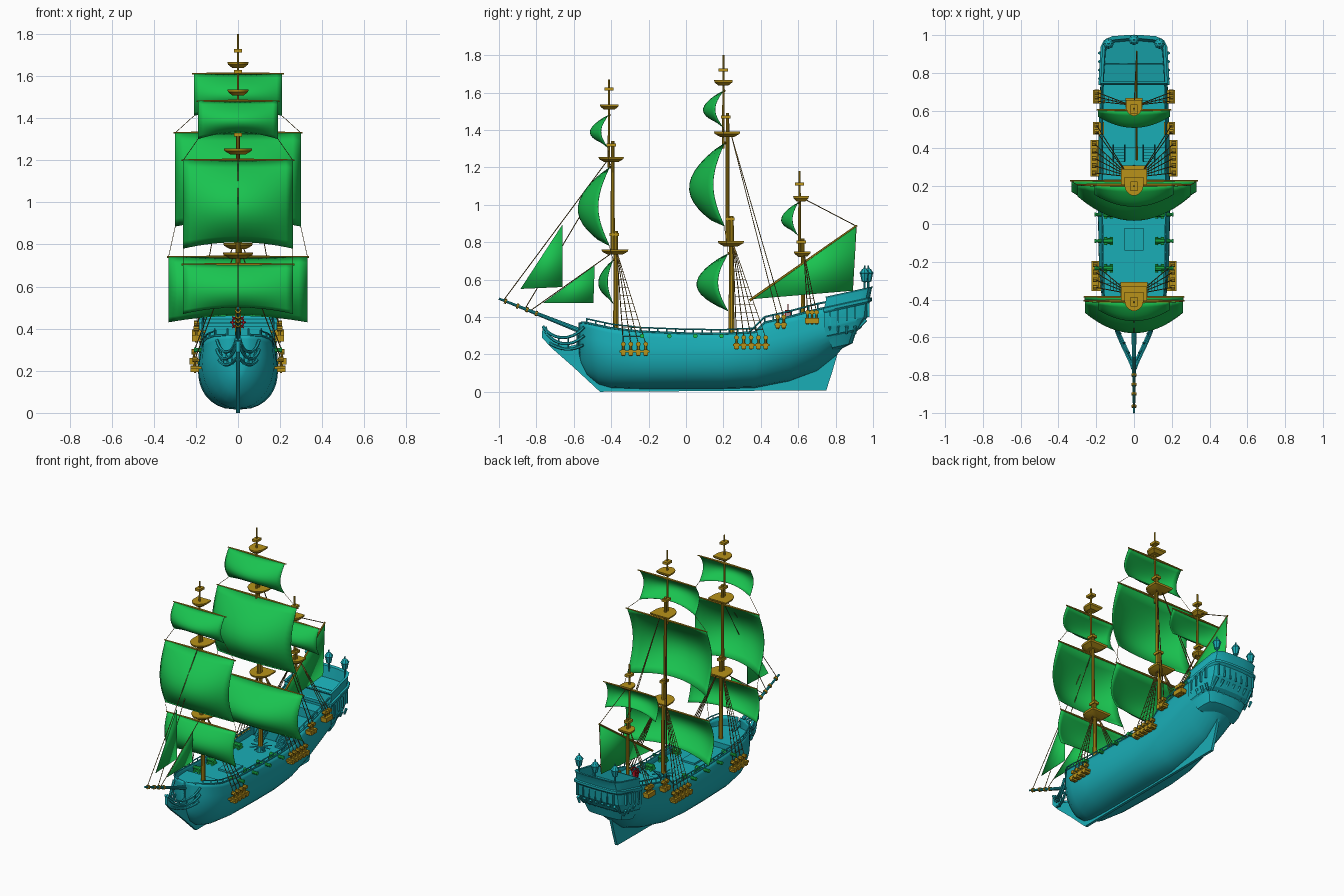
import bpy, bmesh, math
from mathutils import Vector, Matrix
from mathutils.geometry import interpolate_bezier

if "Cube" in bpy.data.objects:
    bpy.data.objects.remove(bpy.data.objects["Cube"])

def material(name, c):
    m = bpy.data.materials.new(name)
    m.diffuse_color = (*c, 1)
    m.use_nodes = True
    m.node_tree.nodes["Principled BSDF"].inputs["Base Color"].default_value = m.diffuse_color
    return m
TEAL = material("teal", (.01, .42, .47))
GREEN = material("green", (.01, .55, .08))
GOLD = material("gold", (.48, .29, .01))
ROPE = material("rope", (.2, .12, .02))
RED = material("red", (.6, .01, .02))

def finish(bm, name, mat, angle=35, thick=0):
    bmesh.ops.recalc_face_normals(bm, faces=bm.faces)
    me = bpy.data.meshes.new(name)
    bm.to_mesh(me)
    bm.free()
    me.materials.append(mat)
    ob = bpy.data.objects.new(name, me)
    bpy.context.collection.objects.link(ob)
    if thick:
        s = ob.modifiers.new("thickness", 'SOLIDIFY')
        s.thickness = thick
    bpy.ops.object.select_all(action='DESELECT')
    ob.select_set(True)
    bpy.context.view_layer.objects.active = ob
    bpy.ops.object.shade_smooth_by_angle(angle=math.radians(angle))
    return ob

def rod(bm, p, q, r1, r2=None, n=8):
    p, q = Vector(p), Vector(q)
    d = q - p
    m = Matrix.Translation((p + q) / 2) @ d.to_track_quat('Z', 'Y').to_matrix().to_4x4()
    bmesh.ops.create_cone(bm, cap_ends=True, segments=n, radius1=r1,
                          radius2=r1 if r2 is None else r2, depth=d.length, matrix=m)

def path(bm, pts, r, n=6):
    for a, b in zip(pts, pts[1:]):
        rod(bm, a, b, r, n=n)

def box(bm, c, s):
    bmesh.ops.create_cube(bm, size=1, matrix=Matrix.Translation(c) @ Matrix.Diagonal((*s, 1)))

def loft(bm, rings, closed=False, caps=False):
    vs = [[bm.verts.new(p) for p in r] for r in rings]
    n = len(vs[0])
    for a, b in zip(vs, vs[1:]):
        for i in range(n if closed else n - 1):
            j = (i + 1) % n
            bm.faces.new((a[i], a[j], b[j], b[i]))
    if caps:
        bm.faces.new(vs[0])
        bm.faces.new(vs[-1])
    return vs

# hull stations: y, half width, bottom z, widest z, fullness, top z, tumblehome
ST = [(-.575, .008, .20, .30, 1.5, .37, 1), (-.56, .06, .15, .29, 1.6, .37, 1),
      (-.53, .11, .09, .27, 1.7, .368, 1), (-.47, .15, .04, .25, 1.8, .355, .97),
      (-.4, .17, .02, .23, 2, .34, .95), (-.25, .185, .015, .21, 2.2, .322, .92),
      (0, .19, .015, .21, 2.3, .312, .9), (.2, .19, .015, .21, 2.3, .31, .9),
      (.37, .19, .02, .23, 2.1, .318, .9), (.42, .19, .03, .24, 2, .37, .9),
      (.55, .186, .055, .27, 1.8, .40, .92), (.7, .18, .11, .31, 1.6, .44, .94),
      (.8, .175, .19, .33, 1.6, .46, .95), (.85, .17, .25, .35, 1.9, .475, .95)]

def station(y):
    for a, b in zip(ST, ST[1:]):
        if y <= b[0]:
            t = max(0, (y - a[0]) / (b[0] - a[0]))
            return [u + (v - u) * t for u, v in zip(a, b)]
    return list(ST[-1])

def hull_x(y, z):
    _, w, zb, zm, p, zt, top = station(y)
    if z <= zm:
        u = max(0, (z - zb) / (zm - zb))
        return w * (1 - (1 - u) ** p) ** (1 / p)
    return w * (1 - (1 - top) * min(1, (z - zm) / (zt - zm)) ** 1.5)

bm = bmesh.new()
rings = []
for s in ST:
    zs = [s[2] + (s[3] - s[2]) * (i / 8) ** 1.6 for i in range(9)]
    zs += [s[3] + (s[5] - s[3]) * i / 4 for i in range(1, 5)]
    half = [(hull_x(s[0], z), s[0], z) for z in zs]
    rings.append([(-x, y, z) for x, y, z in half[::-1]] + half[1:])
vs = loft(bm, rings)
bm.faces.new(vs[-1])
finish(bm, "hull", TEAL, 40, .008)

# decks and the bulkheads at their steps
bm = bmesh.new()
for y0, y1, z in ((-.57, -.32, .305), (-.32, .41, .27), (.41, .66, .35), (.66, .84, .41)):
    ys = [y0 + (y1 - y0) * i / 10 for i in range(11)]
    loft(bm, [[(-hull_x(y, z) * .98, y, z), (hull_x(y, z) * .98, y, z)] for y in ys])
for y, z0, z1 in ((-.32, .27, .305), (.41, .27, .35), (.66, .35, .41)):
    box(bm, (0, y, (z0 + z1) / 2), (.33, .01, z1 - z0))
for sx in (1, -1):
    for i in range(5):      # stairs
        box(bm, (sx * .08, .40 - i * .016, .335 - i * .014), (.06, .016, .012))
    for x in (.05, .11):
        rod(bm, (sx * x, .42, .40), (sx * x, .33, .31), .004, n=4)
finish(bm, "decks", TEAL)

# keel, stem knee and rudder as a thin plate
bm = bmesh.new()
prof = [(-.46, 0), (.75, .008), (.78, .1), (.83, .27), (.74, .27), (.6, .12), (.35, .05), (-.4, .05),
        (-.5, .16), (-.55, .26), (-.62, .245), (-.7, .27), (-.735, .31), (-.745, .35), (-.768, .34),
        (-.77, .29), (-.72, .235), (-.6, .13)]
loft(bm, [[(x, y, z) for y, z in prof] for x in (-.009, .009)], closed=True, caps=True)
finish(bm, "keel_and_rudder", TEAL)

# beakhead rails, wales, bulwark rails
bm = bmesh.new()
for sx in (1, -1):
    for a, h1, h2, b in (((.10, -.545, .345), (.08, -.62, .26), (.02, -.72, .28), (.008, -.765, .35)),
                         ((.10, -.545, .30), (.08, -.62, .23), (.03, -.70, .25), (.008, -.75, .32)),
                         ((.09, -.55, .25), (.06, -.62, .21), (.03, -.68, .23), (.008, -.73, .26))):
        pts = interpolate_bezier(*[Vector((sx * p[0], *p[1:])) for p in (a, h1, h2, b)], 9)
        path(bm, pts, .008)
    for k in range(3):
        y = -.58 - k * .05
        rod(bm, (sx * (.085 - k * .025), y, .305 - k * .008), (sx * (.07 - k * .022), y, .23), .005, n=5)
    ys = [-.56, -.53, -.47, -.4, -.25, 0, .2, .37, .42, .55, .7, .78]
    top = [(sx * (hull_x(y, station(y)[5]) - .003), y, station(y)[5]) for y in ys]
    path(bm, top, .006)
    path(bm, [(x, y, z + .022) for x, y, z in top[1:8]], .004)
    path(bm, [(x, y, z + .03) for x, y, z in top[8:]], .005)
    for i in range(28):
        y = -.53 + i * .0475
        z = station(y)[5]
        rod(bm, (sx * (hull_x(y, z) - .003), y, z), (sx * (hull_x(y, z) - .003), y, z + .026), .004, n=4)
finish(bm, "rails", TEAL)

# stern gallery: outlines stacked in z, sheared to follow the sheer line
def outline(z, yf, yb, w, dz=0):
    pts = [(w, yf), (w * .94, yb - .05), (w * .85, yb - .015), (w * .65, yb), (w * .25, yb + .006)]
    pts += [(-x, y) for x, y in pts[::-1]]
    return [(x, y, z + .22 * (y - .96) + dz) for x, y in pts]
LEV = [(.26, .79, .83, .10), (.275, .78, .885, .145), (.335, .76, .905, .168), (.345, .75, .93, .178),
       (.385, .74, .955, .184), (.40, .74, .967, .187), (.47, .74, .975, .182), (.48, .735, .988, .188),
       (.495, .735, .988, .188), (.50, .74, .978, .178), (.545, .75, .988, .174), (.555, .745, .994, .178)]
bm = bmesh.new()
vs = loft(bm, [outline(*l) for l in LEV] + [outline(.555, .755, .975, .163), outline(.485, .755, .962, .160)],
          closed=True, caps=True)
finish(bm, "stern_gallery", TEAL, 25)
bm = bmesh.new()
for i in range(7):
    x = -.135 + i * .045
    box(bm, (x, .975, .437), (.008, .014, .075))
    rod(bm, (x, .90, .32), (x, .962, .385), .007, .010, 6)
for sx in (1, -1):
    for i in range(4):
        y = .77 + i * .045
        box(bm, (sx * .183, y, .435 + .22 * (y - .96)), (.014, .008, .07))
        rod(bm, (sx * .165, y, .31), (sx * .18, y, .35), .007, .010, 6)
finish(bm, "gallery_pilasters", TEAL)

# stern lanterns
bm = bmesh.new()
for x, y in ((-.135, .955), (0, .975), (.135, .955)):
    prof = [(.006, .53), (.006, .585), (.016, .59), (.024, .63), (.028, .635), (.014, .655), (.005, .66), (.004, .675)]
    for (r1, z1), (r2, z2) in zip(prof, prof[1:]):
        rod(bm, (x, y, z1), (x, y, z2), r1, r2, 8)
finish(bm, "stern_lanterns", TEAL)

# bowsprit with its gold bands
bm = bmesh.new()
rod(bm, (0, -.50, .30), (0, -1, .498), .015, .006, 10)
finish(bm, "bowsprit", TEAL)
bm = bmesh.new()
for y in (-.80, -.85, -.90, -.965):
    z = .30 + (-.50 - y) * .396
    rod(bm, (0, y + .006, z - .002), (0, y - .006, z + .002), .014, n=8)
finish(bm, "bowsprit_bands", GOLD)

# masts, tops and caps
bm = bmesh.new()
for y, z0, z1, r in ((-.375, .27, .86, .015), (-.392, .74, 1.34, .012), (-.412, 1.2, 1.67, .007),
                     (.243, .25, .94, .016), (.222, .78, 1.49, .012), (.2, 1.3, 1.80, .007),
                     (.625, .35, .82, .012), (.607, .72, 1.18, .008)):
    rod(bm, (0, y, z0), (0, y, z1), r, r * .75, 10)
finish(bm, "masts", GOLD)
bm = bmesh.new()
for y, z, s in ((-.38, .755, .072), (-.40, 1.25, .068), (-.41, 1.53, .05), (.24, .80, .07), (.22, 1.385, .07),
                (.2, 1.66, .05), (.622, .745, .045), (.615, 1.04, .042)):
    pts = [(1, 1), (1, 0), (.85, -.5), (.5, -.85), (.18, -1)]
    pts += [(-a, b) for a, b in pts[::-1]]
    loft(bm, [[(a * s * k, y + b * s * k, z + d) for a, b in pts] for k, d in ((.55, -.022), (.95, -.006), (1, .006))],
         closed=True, caps=True)
finish(bm, "mast_tops", GOLD, 30)
bm = bmesh.new()
for y, z in ((-.383, .84), (-.40, 1.32), (-.412, 1.62), (.235, .925), (.212, 1.47), (.2, 1.72), (.617, .80), (.607, 1.11)):
    box(bm, (0, y, z), (.036, .05, .016))
finish(bm, "mast_caps", GOLD)

# square sails: half width, y, top z, bottom z, edge belly, middle belly
SAILS = {"fore_course": (.26, -.39, .705, .47, .03, .05), "fore_topsail": (.26, -.41, 1.20, .78, .06, .11),
         "fore_topgallant_sail": (.19, -.415, 1.48, 1.30, .04, .06), "main_course": (.33, .225, .74, .43, .055, .115),
         "main_topsail": (.298, .205, 1.33, .885, .06, .13), "main_topgallant_sail": (.21, .2, 1.61, 1.41, .045, .065),
         "mizzen_topsail": (.19, .6, 1.01, .835, .03, .06)}
yards = bmesh.new()
ropes = bmesh.new()
for name, (w, y0, zt, zb, e, b) in SAILS.items():
    bm = bmesh.new()
    rings = []
    for j in range(13):
        v = j / 12
        g = math.sin(math.pi * min(1, v * .85)) ** .8
        rings.append([(w * u, y0 - e * math.sin(math.pi * v) - b * (1 - u * u) * g,
                       zt + (zb - zt) * v + .03 * (1 - u * u) * v ** 3) for u in [i / 8 - 1 for i in range(17)]])
    loft(bm, rings)
    finish(bm, name, GREEN, 60, .002)
    for sx in (1, -1):
        rod(yards, (0, y0 + .004, zt), (sx * (w + .008), y0 + .004, zt), .008, .004, 6)
for hi, lo in (("main_topgallant_sail", "main_topsail"), ("main_topsail", "main_course"),
               ("fore_topgallant_sail", "fore_topsail"), ("fore_topsail", "fore_course")):
    a, b = SAILS[hi], SAILS[lo]
    for sx in (1, -1):
        rod(ropes, (sx * a[0], a[1], a[3]), (sx * b[0], b[1], b[2]), .0015, n=4)
rod(yards, (.014, .34, .488), (.014, .915, .89), .007, .005, 6)
finish(yards, "yards", GOLD)

# fore and aft sails
for name, x, (A, B, C) in (("outer_jib", 0, ((-.885, .55), (-.66, .895), (-.66, .56))),
                           ("inner_jib", 0, ((-.765, .475), (-.488, .675), (-.495, .475))),
                           ("lateen_sail", .014, ((.35, .495), (.91, .885), (.89, .54)))):
    bm = bmesh.new()
    bm.faces.new([bm.verts.new((x, *p)) for p in (A, B, C)])
    finish(bm, name, GREEN, 30, .003)

# stays
for a, b in (((0, -.975, .49), (0, -.41, 1.25)), ((0, -.86, .445), (0, -.40, 1.22)), ((0, -.83, .435), (0, -.385, .75)),
             ((.014, .912, .885), (0, .615, 1.04)), ((.014, .91, .885), (.014, .89, .54))):
    rod(ropes, a, b, .0025, n=4)

# shrouds, ratlines, channels and deadeyes: masthead y and z, first y, count, spacing, channel z
chan = bmesh.new()
for my, mz, y0, n, dy, z, rungs in ((-.37, .75, -.335, 4, .04, .215, 10), (.25, .80, .27, 5, .039, .25, 10),
                                    (.63, .745, .65, 3, .024, .385, 7), (.24, 1.38, .49, 2, .033, .36, 0)):
    for sx in (1, -1):
        yc = y0 + dy * (n - 1) / 2
        hx = hull_x(yc, z)
        xo = hx + .022
        box(chan, (sx * (hx + .012), yc, z), (.06, dy * n, .012))
        feet = [Vector((sx * xo, y0 + i * dy, z + .04)) for i in range(n)]
        head = Vector((sx * .02, my, mz))
        for f in feet:
            rod(ropes, f, head, .0025, n=4)
            rod(chan, f + Vector((-.012, 0, 0)), f + Vector((.012, 0, 0)), .013, n=8)
            rod(chan, f - Vector((0, 0, .065)), f, .006, n=6)
            box(chan, f - Vector((0, 0, .045)), (.04, .025, .03))
        for k in range(1, rungs + 1):
            t = k / (rungs + 1.5)
            rod(ropes, feet[0].lerp(head, t), feet[-1].lerp(head, t), .0013, n=4)
finish(chan, "channels_and_deadeyes", GOLD)
finish(ropes, "rigging", ROPE)

# cannons on carriages
bm = bmesh.new()
for y in (-.235, -.09, .05, .19):
    for sx in (1, -1):
        rod(bm, (sx * .11, y, .298), (sx * .205, y, .298), .014, .009, 10)
        rod(bm, (sx * .2, y, .298), (sx * .21, y, .298), .012, n=10)
        box(bm, (sx * .135, y, .283), (.05, .03, .014))
        for dx in (.118, .152):
            rod(bm, (sx * dx, y - .022, .278), (sx * dx, y + .022, .278), .008, n=8)
finish(bm, "cannons", GREEN)

# capstan bars at the main mast foot, deck hatch
bm = bmesh.new()
rod(bm, (0, .243, .27), (0, .243, .305), .03, .024, 10)
for i in range(8):
    a = i * math.pi / 4
    rod(bm, (0, .243, .3), (.07 * math.cos(a), .243 + .07 * math.sin(a), .3), .004, n=4)
box(bm, (0, -.08, .275), (.1, .12, .014))
finish(bm, "capstan_and_hatch", TEAL)

# steering wheel
bm = bmesh.new()
c = Vector((0, .545, .43))
rim = [c + Vector((math.cos(i * math.pi / 8), 0, math.sin(i * math.pi / 8))) * .027 for i in range(17)]
path(bm, rim, .004)
for i in range(0, 16, 2):
    rod(bm, c, c + (rim[i] - c) * 1.45, .003, n=5)
rod(bm, c - Vector((0, .015, 0)), c + Vector((0, .015, 0)), .008, n=8)
for dy in (-.012, .012):
    box(bm, (0, .545 + dy, .385), (.016, .008, .08))
finish(bm, "steering_wheel", RED)
